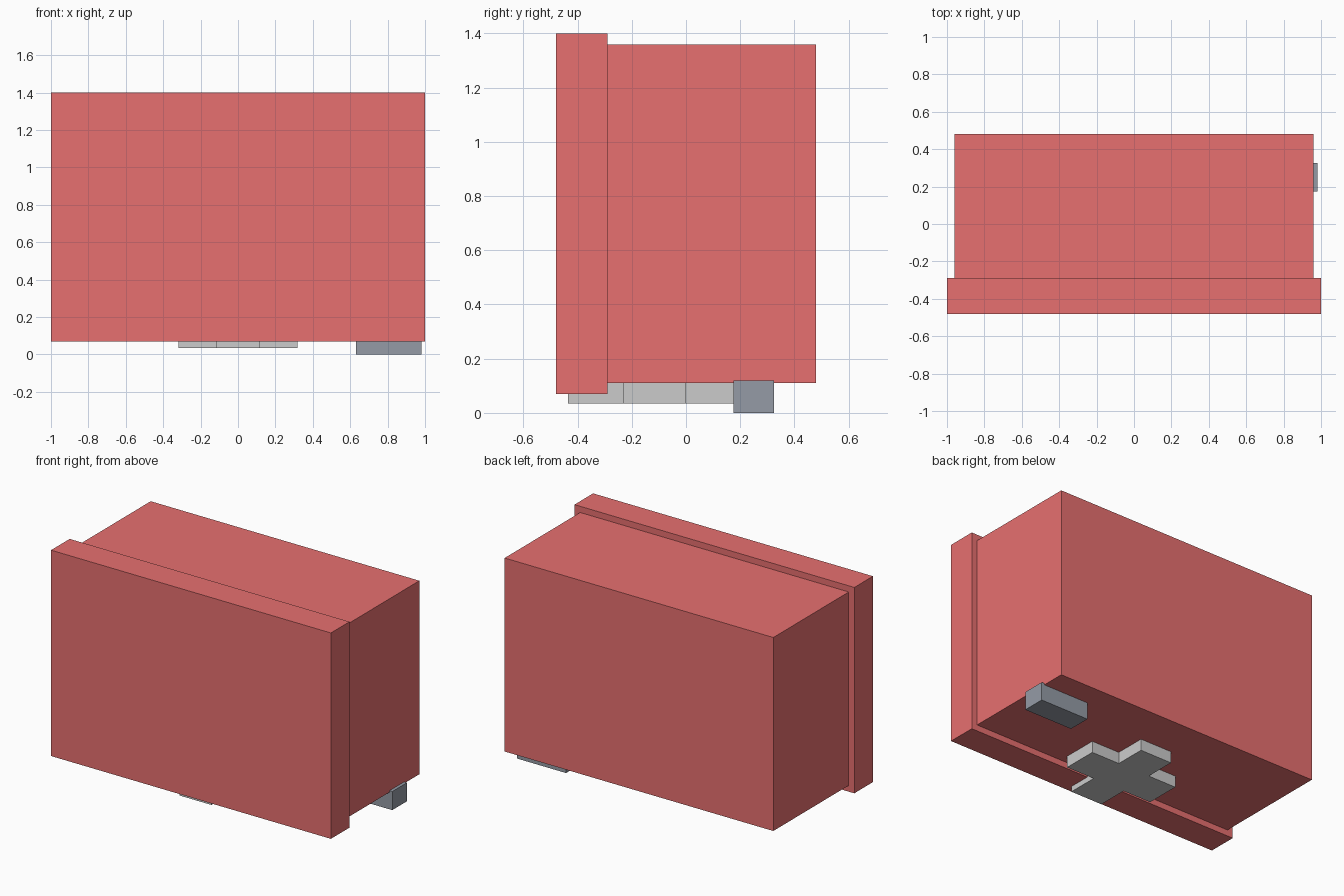
import bpy, bmesh

if "Cube" in bpy.data.objects:
    bpy.data.objects.remove(bpy.data.objects["Cube"])


def material(name, color):
    mat = bpy.data.materials.new(name)
    mat.diffuse_color = (*color, 1.0)
    mat.use_nodes = True
    mat.node_tree.nodes["Principled BSDF"].inputs["Base Color"].default_value = mat.diffuse_color
    return mat


def prism(name, outline, z0, z1, mat=None):
    """Extrude a closed, counter-clockwise xy outline from z0 to z1."""
    bm = bmesh.new()
    base = bm.faces.new([bm.verts.new((x, y, z0)) for x, y in outline])
    top = bmesh.ops.extrude_face_region(bm, geom=[base], use_keep_orig=True)["geom"]
    for v in top:
        if isinstance(v, bmesh.types.BMVert):
            v.co.z = z1
    bmesh.ops.recalc_face_normals(bm, faces=bm.faces)
    mesh = bpy.data.meshes.new(name)
    bm.to_mesh(mesh)
    bm.free()
    obj = bpy.data.objects.new(name, mesh)
    bpy.context.collection.objects.link(obj)
    if mat:
        mesh.materials.append(mat)
    return obj


def box(name, x, y, z, mat=None):
    outline = [(x[0], y[0]), (x[1], y[0]), (x[1], y[1]), (x[0], y[1])]
    return prism(name, outline, z[0], z[1], mat)


red = material("red", (0.8, 0.16, 0.16))
dark_grey = material("dark_grey", (0.3, 0.33, 0.38))

# Main case and the wider front panel
box("case_body", (-0.96, 0.96), (-0.29, 0.48), (0.11, 1.36), red)
box("front_panel", (-1.0, 1.0), (-0.48, -0.29), (0.07, 1.40), red)

# Cross-shaped plate under the case: one quadrant turned four times
arm, half, centre_y = 0.318, 0.115, -0.117
cross = []
x_y = [(arm, -half), (arm, half), (half, half)]
for _ in range(4):
    cross += [(x, y + centre_y) for x, y in x_y]
    x_y = [(-y, x) for x, y in x_y]
prism("cross_plate", cross, 0.035, 0.112)

# Small block under the right rear corner
box("corner_block", (0.63, 0.98), (0.175, 0.325), (0.0, 0.12), dark_grey)
